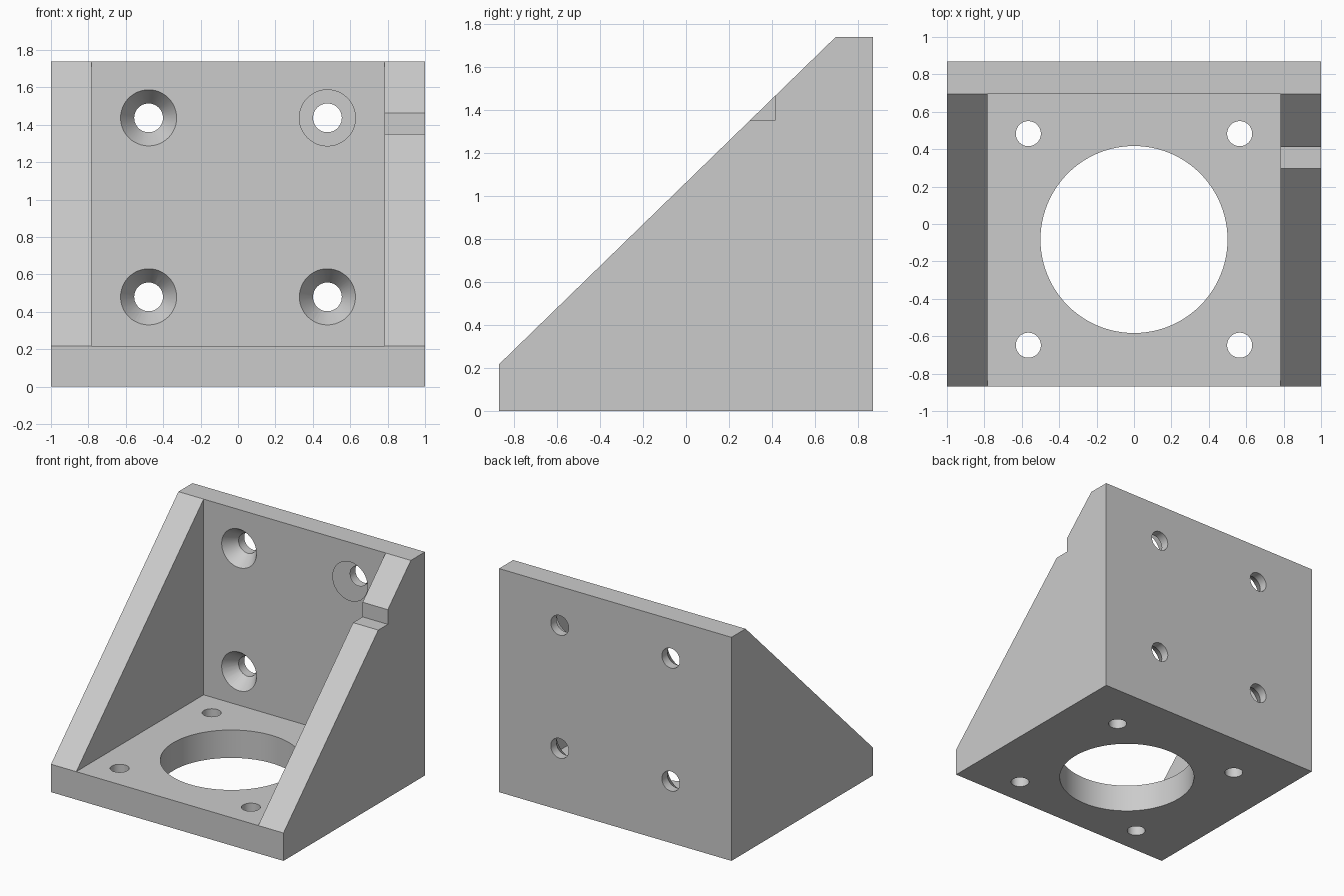
import bpy, bmesh, math
from mathutils import Matrix

if "Cube" in bpy.data.objects:
    bpy.data.objects.remove(bpy.data.objects["Cube"])

H = 1.739          # height and depth
D = H / 2          # half depth
BASE = 0.217       # base plate thickness
WALL = 0.696       # front face of the back plate
INNER = 0.783      # inner face of the side gussets

grey = bpy.data.materials.new("plain grey")
grey.diffuse_color = (0.6, 0.6, 0.6, 1)
grey.use_nodes = True
grey.node_tree.nodes["Principled BSDF"].inputs["Base Color"].default_value = grey.diffuse_color


def new_object(name, bm):
    bmesh.ops.recalc_face_normals(bm, faces=bm.faces)
    mesh = bpy.data.meshes.new(name)
    bm.to_mesh(mesh)
    bm.free()
    mesh.materials.append(grey)
    obj = bpy.data.objects.new(name, mesh)
    bpy.context.collection.objects.link(obj)
    return obj


def prism(name, profile, x0, x1):
    """Extrude a (y, z) profile along x."""
    bm = bmesh.new()
    face = bm.faces.new([bm.verts.new((x0, y, z)) for y, z in profile])
    ext = bmesh.ops.extrude_face_region(bm, geom=[face])
    verts = [v for v in ext["geom"] if isinstance(v, bmesh.types.BMVert)]
    bmesh.ops.translate(bm, verts=verts, vec=(x1 - x0, 0, 0))
    return new_object(name, bm)


def cone(name, centre, r1, r2, depth, segments, along_y=False):
    """Cylinder or cone along z, or along y with r1 at the front."""
    bm = bmesh.new()
    m = Matrix.Translation(centre)
    if along_y:
        m = m @ Matrix.Rotation(-math.pi / 2, 4, 'X')
    bmesh.ops.create_cone(bm, cap_ends=True, segments=segments,
                          radius1=r1, radius2=r2, depth=depth, matrix=m)
    return new_object(name, bm)


def cut(body, cutter):
    mod = body.modifiers.new("cut", 'BOOLEAN')
    mod.operation = 'DIFFERENCE'
    mod.solver = 'EXACT'
    mod.object = cutter
    bpy.context.view_layer.objects.active = body
    bpy.ops.object.modifier_apply(modifier=mod.name)
    bpy.data.objects.remove(cutter, do_unlink=True)


# Full-width wedge body
bracket = prism("angle_bracket",
                [(-D, 0), (D, 0), (D, H), (WALL, H), (-D, BASE)], -1, 1)

# Pocket between the two gussets
cut(bracket, prism("pocket", [(-1.2, BASE), (WALL, BASE), (WALL, 2), (-1.2, 2)],
                   -INNER, INNER))

# Step notch in the right gusset
cut(bracket, prism("notch", [(0.1, 1.35), (0.413, 1.35), (0.413, 1.6), (0.1, 1.6)],
                   0.7, 1.1))

# Large round opening and four bolt holes in the base
cut(bracket, cone("opening", (0, -0.083, 0.1), 0.5, 0.5, 0.4, 96))
for x in (-0.565, 0.565):
    for y in (-0.648, 0.483):
        cut(bracket, cone("base_hole", (x, y, 0.1), 0.067, 0.067, 0.4, 48))

# Four countersunk holes in the back plate
SINK, R_OUT, R_IN, EXTRA = 0.104, 0.15, 0.077, 0.02
slope = (R_OUT - R_IN) / SINK
for x in (-0.478, 0.478):
    for z in (0.48, 1.437):
        cut(bracket, cone("wall_hole", (x, 0.8, z), R_IN, R_IN, 0.4, 48, True))
        cut(bracket, cone("countersink", (x, WALL + (SINK - EXTRA) / 2, z),
                          R_OUT + slope * EXTRA, R_IN, SINK + EXTRA, 48, True))

# Smooth bores, sharp edges elsewhere
bpy.ops.object.select_all(action='DESELECT')
bracket.select_set(True)
bpy.context.view_layer.objects.active = bracket
bpy.ops.object.shade_smooth_by_angle(angle=math.radians(25))
